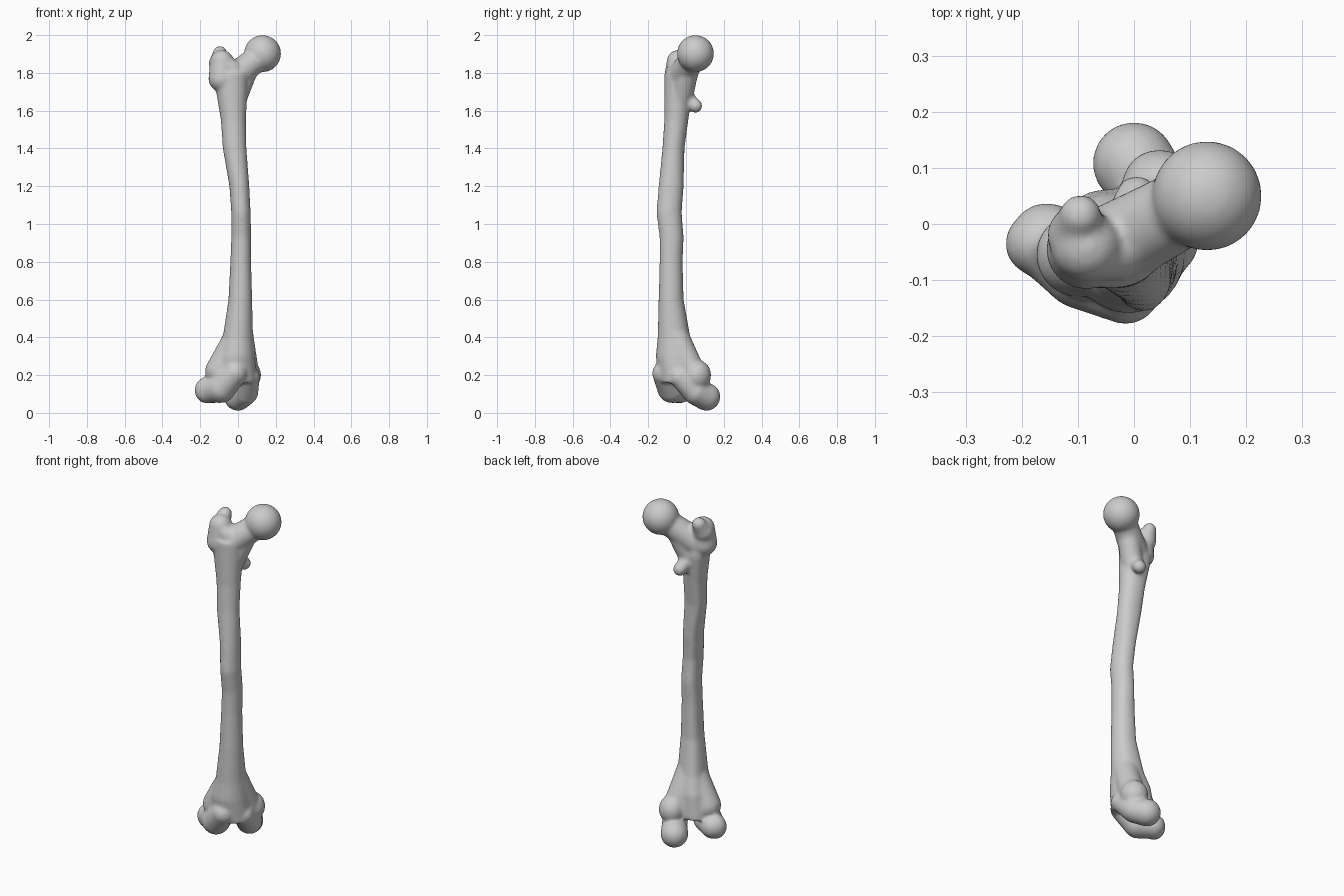
import bpy, bmesh, math
from mathutils import Vector, Matrix

cube = bpy.data.objects.get("Cube")
if cube:
    bpy.data.objects.remove(cube, do_unlink=True)

bone = bpy.data.materials.new("bone grey")
bone.use_nodes = True
GREY = (0.6, 0.6, 0.6, 1)
bone.diffuse_color = GREY
bone.node_tree.nodes["Principled BSDF"].inputs["Base Color"].default_value = GREY

bm = bmesh.new()
SIDES = 40
BACK = math.radians(130)


def loft(rings):
    """Skin a list of closed point loops and cap both ends."""
    loops = [[bm.verts.new(point) for point in ring] for ring in rings]
    for low, high in zip(loops, loops[1:]):
        for i in range(SIDES):
            j = (i + 1) % SIDES
            bm.faces.new((low[i], low[j], high[j], high[i]))
    bm.faces.new(list(reversed(loops[0])))
    bm.faces.new(loops[-1])


def blob(center, radii, turn=0, tilt=0):
    """Ellipsoid, tilted about its own x axis and turned about z."""
    matrix = (Matrix.Translation(center) @ Matrix.Rotation(math.radians(turn), 4, "Z")
              @ Matrix.Rotation(math.radians(tilt), 4, "X") @ Matrix.Diagonal((*radii, 1)))
    bmesh.ops.create_icosphere(bm, subdivisions=4, radius=1, matrix=matrix)


def limb(start, start_radius, end, end_radius):
    """Tapered rod with round ends."""
    start, end = Vector(start), Vector(end)
    blob(start, [start_radius] * 3)
    blob(end, [end_radius] * 3)
    axis = end - start
    matrix = Matrix.Translation((start + end) / 2) @ axis.to_track_quat("Z", "Y").to_matrix().to_4x4()
    bmesh.ops.create_cone(bm, cap_ends=True, segments=SIDES, radius1=start_radius,
                          radius2=end_radius, depth=axis.length, matrix=matrix)


def shaft_ring(z, left, right, front, back):
    """Oval section with a soft ridge along the rear."""
    ring = []
    for i in range(SIDES):
        angle = math.tau * i / SIDES
        ridge = 1 + 0.16 * max(0, math.cos(angle - BACK)) ** 8
        ring.append(((left + right) / 2 + (right - left) / 2 * math.cos(angle) * ridge,
                     (front + back) / 2 + (back - front) / 2 * math.sin(angle) * ridge, z))
    return ring


# Shaft: height, then x limits and y limits
loft([shaft_ring(*row) for row in (
    (.16, -.13, .1, -.14, .06),
    (.3, -.11, .09, -.16, .05),
    (.4, -.08, .08, -.15, .02),
    (.6, -.05, .075, -.145, -.015),
    (.8, -.04, .07, -.14, -.02),
    (.93, -.035, .07, -.14, -.015),
    (1.06, -.035, .067, -.157, -.025),
    (1.2, -.045, .06, -.145, -.015),
    (1.4, -.08, .045, -.125, -.01),
    (1.55, -.09, .042, -.115, .01),
    (1.7, -.115, .05, -.115, .03),
    (1.8, -.13, .05, -.115, .02))])

# Ball head and neck
blob((.13, .05, 1.902), (.098, .098, .098))
limb((-.03, -.035, 1.77), .075, (.1, .035, 1.875), .068)
limb((-.03, -.035, 1.62), .06, (.04, .005, 1.8), .06)

# Greater trochanter with its upper hook
limb((-.085, -.045, 1.77), .072, (-.085, -.04, 1.86), .062)
limb((-.1, -.02, 1.85), .055, (-.095, .015, 1.905), .038)
limb((-.03, -.05, 1.82), .05, (-.09, -.05, 1.86), .05)

# Lesser trochanter
limb((-.02, -.01, 1.68), .04, (.005, .05, 1.625), .037)

# Lateral condyle, running from its front ridge to its rear knob
limb((-.015, -.115, .21), .064, (-.09, -.075, .13), .078)
limb((-.09, -.075, .13), .078, (-.155, -.03, .12), .068)
blob((-.165, -.035, .12), (.065, .06, .07))

# Medial condyle
limb((.06, -.035, .19), .055, (.04, .05, .11), .068)
limb((.04, .05, .11), .068, (0, .108, .085), .074)
blob((.05, .06, .2), (.07, .075, .08), 40)

# Flare joining the shaft to the condyles
limb((0, -.06, .4), .075, (-.1, -.055, .22), .075)
limb((.01, -.06, .42), .07, (.04, .03, .22), .07)

mesh = bpy.data.meshes.new("thigh_bone")
bm.to_mesh(mesh)
bm.free()
mesh.materials.append(bone)
thigh_bone = bpy.data.objects.new("thigh_bone", mesh)
bpy.context.collection.objects.link(thigh_bone)
bpy.context.view_layer.objects.active = thigh_bone
thigh_bone.select_set(True)

# Fuse the parts into one skin and soften the joins
remesh = thigh_bone.modifiers.new("fuse", "REMESH")
remesh.mode = "VOXEL"
remesh.voxel_size = 0.008
remesh.use_smooth_shade = True
soften = thigh_bone.modifiers.new("soften", "SMOOTH")
soften.factor = 0.5
soften.iterations = 14
for name in ("fuse", "soften"):
    bpy.ops.object.modifier_apply(modifier=name)
bpy.ops.object.shade_smooth()
